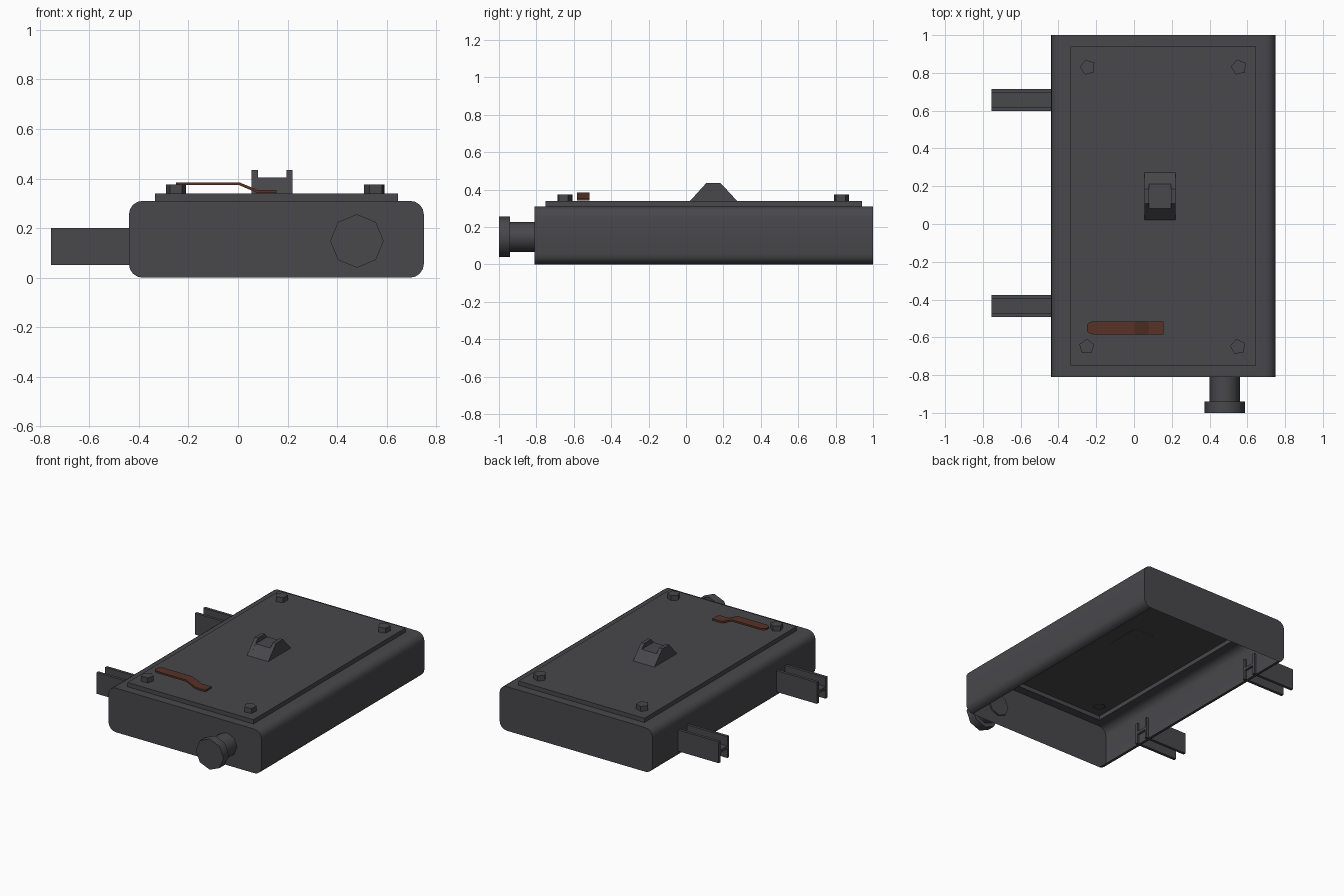
import bpy, bmesh, math
from mathutils import Vector

cube = bpy.data.objects.get("Cube")
if cube:
    bpy.data.objects.remove(cube, do_unlink=True)


def material(name, color):
    m = bpy.data.materials.new(name)
    m.use_nodes = True
    m.diffuse_color = color
    m.node_tree.nodes["Principled BSDF"].inputs["Base Color"].default_value = color
    return m


STEEL = material("dark steel", (0.065, 0.063, 0.07, 1))
RUST = material("rusty brown", (0.095, 0.032, 0.02, 1))


def finish(name, bm, mat=STEEL, smooth=None):
    bmesh.ops.recalc_face_normals(bm, faces=bm.faces)
    mesh = bpy.data.meshes.new(name)
    bm.to_mesh(mesh)
    bm.free()
    mesh.materials.append(mat)
    ob = bpy.data.objects.new(name, mesh)
    bpy.context.collection.objects.link(ob)
    if smooth:
        bpy.ops.object.select_all(action='DESELECT')
        ob.select_set(True)
        bpy.context.view_layer.objects.active = ob
        bpy.ops.object.shade_smooth_by_angle(angle=math.radians(smooth))
    return ob


def prism(bm, points, axis, lo, hi):
    """Extrude a 2D outline along an axis (0 x, 1 y, 2 z)."""
    def place(p, d):
        c = list(p)
        c.insert(axis, d)
        return Vector(c)
    a = [bm.verts.new(place(p, lo)) for p in points]
    b = [bm.verts.new(place(p, hi)) for p in points]
    caps = [bm.faces.new(a), bm.faces.new(b)]
    n = len(points)
    sides = [bm.faces.new((a[i], a[(i + 1) % n], b[(i + 1) % n], b[i])) for i in range(n)]
    return caps, sides


def ngon(cx, cy, r, n, turn=0.0):
    return [(cx + r * math.cos(turn + math.tau * i / n),
             cy + r * math.sin(turn + math.tau * i / n)) for i in range(n)]


def rect(x0, x1, y0, y1):
    return [(x0, y0), (x1, y0), (x1, y1), (x0, y1)]


LID = rect(-0.335, 0.645, -0.75, 0.94)
TOP = 0.31

# Hollow body: rounded section, open below, window under the lid
X0, X1, Y0, Y1, R, SEG = -0.44, 0.75, -0.81, 1.0, 0.055, 4
outline = []
for k, (cx, cz) in enumerate(rect(X0 + R, X1 - R, R, TOP - R)):
    for i in range(SEG + 1):
        t = math.pi + (k + i / SEG) * math.pi / 2
        outline.append((cx + R * math.cos(t), cz + R * math.sin(t)))
bm = bmesh.new()
caps, sides = prism(bm, outline, 1, Y0, Y1)
flat = [f for f in sides if max(v.co.z for v in f.verts) - min(v.co.z for v in f.verts) < 1e-4]
bmesh.ops.delete(bm, geom=flat, context='FACES_ONLY')
outer = [bm.verts.new((x, y, TOP)) for x, y in rect(X0 + R, X1 - R, Y0, Y1)]
inner = [bm.verts.new((x, y, TOP)) for x, y in LID]
for i in range(4):
    j = (i + 1) % 4
    bm.faces.new((outer[i], outer[j], inner[j], inner[i]))
bmesh.ops.remove_doubles(bm, verts=bm.verts, dist=1e-4)
finish("body_shell", bm, smooth=40)

# Raised lid, open underneath
bm = bmesh.new()
caps, sides = prism(bm, LID, 2, TOP, 0.34)
bmesh.ops.delete(bm, geom=[caps[0]], context='FACES_ONLY')
finish("lid", bm)

# Lid bolts
for i, (x, y, turn) in enumerate([(-0.245, 0.83, 0.6), (0.555, 0.83, 0.55),
                                  (-0.25, -0.65, 1.57), (0.55, -0.65, 1.75)]):
    bm = bmesh.new()
    prism(bm, ngon(x, y, 0.042, 5, turn), 2, 0.335, 0.375)
    finish(f"lid_bolt_{i + 1}", bm)

# Central catch: sloped block with a notch between two cheeks
bm = bmesh.new()
low = [(0.02, 0.338), (0.082, 0.405), (0.213, 0.405), (0.275, 0.338)]
high = [(0.02, 0.338), (0.108, 0.435), (0.185, 0.435), (0.275, 0.338)]
prism(bm, low, 0, 0.08, 0.195)
prism(bm, high, 0, 0.055, 0.08)
prism(bm, high, 0, 0.195, 0.22)
finish("catch", bm)

# Bent lever strip with a rounded free end
bm = bmesh.new()
path = [(-0.25, 0.379, 0.014), (-0.24, 0.379, 0.027), (-0.22, 0.379, 0.034),
        (0.005, 0.379, 0.034), (0.08, 0.347, 0.034), (0.155, 0.347, 0.034)]
rings = []
for x, z, w in path:
    rings.append([bm.verts.new((x, -0.55 + sy * w, z + sz * 0.006))
                  for sy, sz in ((-1, -1), (1, -1), (1, 1), (-1, 1))])
for a, b in zip(rings, rings[1:]):
    for i in range(4):
        j = (i + 1) % 4
        bm.faces.new((a[i], a[j], b[j], b[i]))
bm.faces.new(rings[0])
bm.faces.new(rings[-1])
finish("lever", bm, RUST)

# H-section rails on the right side
for name, yc in (("front_rail", -0.435), ("back_rail", 0.657)):
    h, t, z0, z1, zm, w = 0.058, 0.02, 0.05, 0.2, 0.125, 0.01
    half = [(h, z0), (h, z1), (h - t, z1), (h - t, zm + w)]
    other = [(-y, z) for y, z in reversed(half)]
    lower = [(-(h - t), z0), (-(h - t), zm - w), (h - t, zm - w), (h - t, z0)]
    section = half + other + lower
    bm = bmesh.new()
    prism(bm, [(yc + y, z) for y, z in section], 0, -0.755, -0.425)
    finish(name, bm)

# Front knob: shaft and flange
for name, r, y0, y1 in (("knob_shaft", 0.08, -0.94, -0.8), ("knob_flange", 0.108, -1.0, -0.94)):
    bm = bmesh.new()
    prism(bm, ngon(0.48, 0.148, r, 8), 1, y0, y1)
    finish(name, bm, smooth=50)
